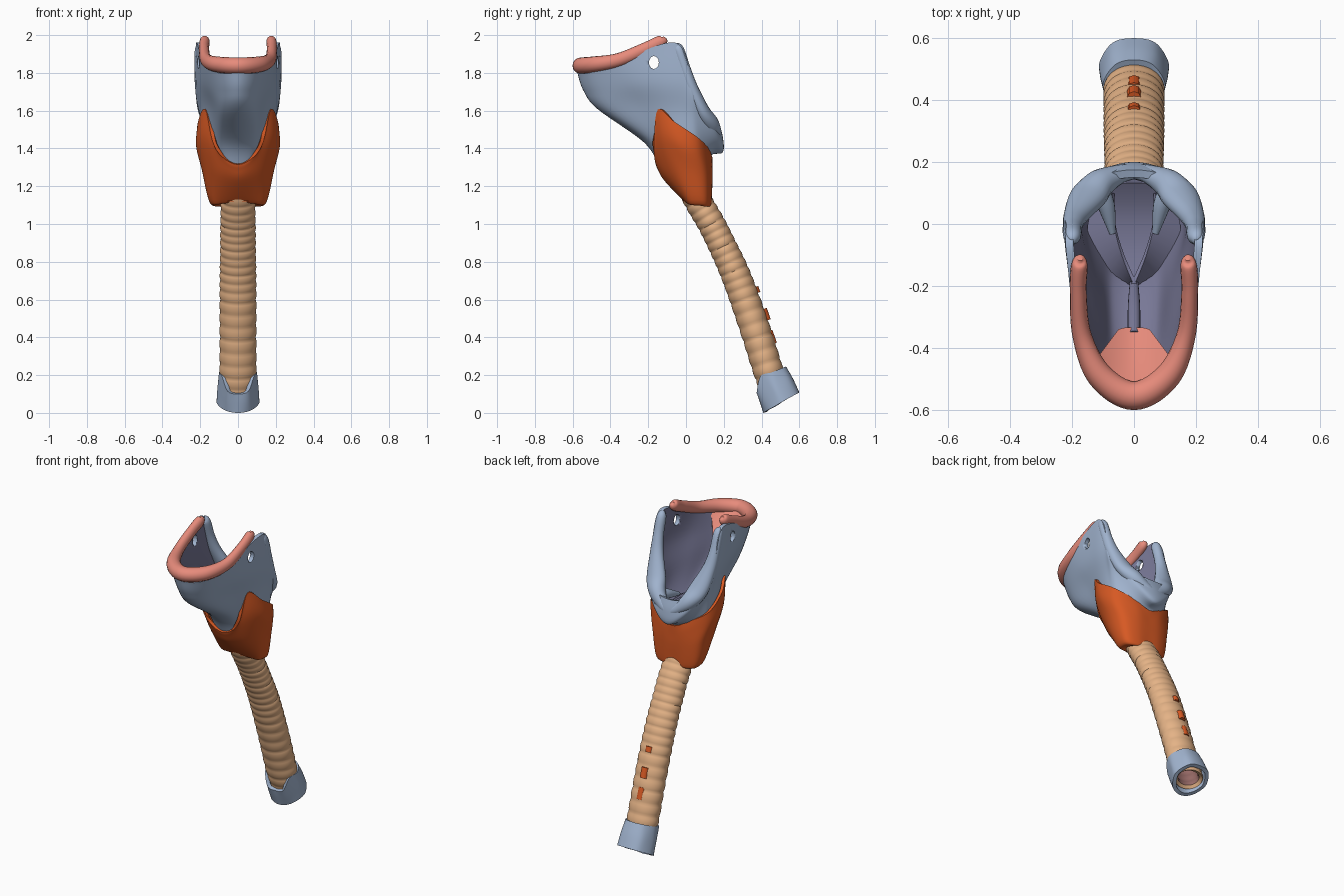
import bpy, bmesh, math
from mathutils import Vector


def mat(name, r, g, b):
    m = bpy.data.materials.new(name)
    m.diffuse_color = (r, g, b, 1)
    return m


BLUE = mat("grey_blue", 0.36, 0.46, 0.63)
MAUVE = mat("inner_mauve", 0.19, 0.19, 0.31)
ORANGE = mat("burnt_orange", 0.68, 0.10, 0.017)
TAN = mat("tan", 0.78, 0.45, 0.24)
PINK = mat("salmon_pink", 0.80, 0.26, 0.20)
ROSE = mat("dark_rose", 0.30, 0.14, 0.13)


def crv(pts, k, closed=False):
    """Catmull-Rom samples, k per segment, any dimension."""
    m, out = len(pts), []
    for i in range(m if closed else m - 1):
        a, b, c, d = [pts[j % m] if closed else pts[min(max(j, 0), m - 1)]
                      for j in (i - 1, i, i + 1, i + 2)]
        for s in range(k):
            t = s / k
            out.append(tuple(0.5 * (2*q + (r-p)*t + (2*p-5*q+4*r-w)*t*t + (3*q-p-3*r+w)*t**3)
                             for p, q, r, w in zip(a, b, c, d)))
    if not closed:
        out.append(tuple(pts[-1]))
    return out


def grid(name, rows, mats, closed=True, caps=False, thick=0):
    """Skin rows of points; optional end caps and inward wall thickness."""
    bm = bmesh.new()
    vs = [[bm.verts.new(p) for p in r] for r in rows]
    n = len(rows[0])
    for a, b in zip(vs, vs[1:]):
        for i in range(n if closed else n - 1):
            j = (i + 1) % n
            bm.faces.new((a[i], a[j], b[j], b[i]))
    if caps:
        bm.faces.new(vs[0])
        bm.faces.new(vs[-1])
    bmesh.ops.remove_doubles(bm, verts=bm.verts, dist=1e-5)
    bmesh.ops.recalc_face_normals(bm, faces=bm.faces)
    if closed and not caps:
        bm.normal_update()
        if sum(f.normal.x * f.calc_center_median().x * f.calc_area() for f in bm.faces) < 0:
            bmesh.ops.reverse_faces(bm, faces=bm.faces)
    me = bpy.data.meshes.new(name)
    bm.to_mesh(me)
    bm.free()
    for m in mats:
        me.materials.append(m)
    ob = bpy.data.objects.new(name, me)
    bpy.context.collection.objects.link(ob)
    bpy.ops.object.select_all(action='DESELECT')
    bpy.context.view_layer.objects.active = ob
    ob.select_set(True)
    if thick:
        s = ob.modifiers.new("wall", 'SOLIDIFY')
        s.thickness, s.offset = thick, -1
        s.material_offset = len(mats) - 1
        bpy.ops.object.modifier_apply(modifier="wall")
    bpy.ops.object.shade_smooth_by_angle(angle=math.radians(50))
    return ob


def loft(name, levels, mats, thick, k=6):
    """Closed shell through half outlines (front centre to back centre)."""
    loops = []
    for h in levels:
        full = h + [(-x, y, z) for x, y, z in h[-2:0:-1]]
        loops.append(crv(full, k, True))
    columns = [crv(c, k) for c in zip(*loops)]
    return grid(name, list(zip(*columns)), mats, thick=thick)


def sweep(name, path, mats, ref, k=8, n=16, caps=True, thick=0, rings=0):
    """Tube along (x, y, z, radius_u, radius_v) points."""
    p = crv(path, k)
    rows = []
    for i, q in enumerate(p):
        c = Vector(q[:3])
        t = (Vector(p[min(i+1, len(p)-1)][:3]) - Vector(p[max(i-1, 0)][:3])).normalized()
        u = Vector(ref)
        u = (u - t * u.dot(t)).normalized()
        v = t.cross(u)
        f = 1
        if rings:
            w = abs(math.sin(math.pi * rings * i / (len(p) - 1)))
            f = 0.95 + 0.065 * w ** 0.7
        rows.append([c + f * (u * q[3] * math.cos(2*math.pi*j/n) + v * q[4] * math.sin(2*math.pi*j/n))
                     for j in range(n)])
    return grid(name, rows, mats, caps=caps, thick=thick)


# windpipe: ringed hollow tube
sweep("windpipe", [(0, 0.0, 1.25, .085, .075), (0, .065, 1.12, .09, .073), (0, .135, 1.0, .093, .073),
                   (0, .195, .88, .094, .074), (0, .255, .75, .096, .077), (0, .312, .6, .097, .079),
                   (0, .38, .4, .097, .08), (0, .443, .2, .097, .079), (0, .495, .065, .088, .076)],
      [TAN, ROSE], (1, 0, 0), k=20, n=40, caps=False, thick=.022, rings=24)

# collar at the lower end, notched in front
loft("lower_collar", [
    [(0, .41, .0), (.06, .425, .01), (.1, .47, .035), (.112, .52, .065), (.07, .585, .1), (0, .6, .108)],
    [(0, .39, .06), (.06, .4, .065), (.1, .45, .11), (.107, .49, .135), (.07, .55, .17), (0, .567, .18)],
    [(0, .378, .10), (.055, .375, .115), (.085, .395, .195), (.1, .455, .215), (.06, .515, .24), (0, .53, .245)],
], [BLUE], .022)

# small plates on the back of the windpipe
for i, (y, z, h) in enumerate([(.371, .65, .016), (.421, .52, .03), (.452, .4, .034)]):
    sweep(f"back_plate_{i+1}", [(0, y - h*.35, z + h, .022, .018), (0, y + h*.35, z - h, .022, .018)],
          [ORANGE], (1, 0, 0), k=1, n=8)

# gland wrapped round the base of the voice box, with two horns
loft("gland", [
    [(0, .0, 1.13), (.05, .01, 1.125), (.08, .03, 1.12), (.09, .06, 1.11), (.08, .1, 1.1), (.05, .12, 1.1), (0, .125, 1.1)],
    [(0, -.01, 1.12), (.09, .0, 1.115), (.135, .02, 1.11), (.148, .07, 1.11), (.13, .11, 1.105), (.07, .132, 1.105), (0, .133, 1.105)],
    [(0, -.115, 1.23), (.1, -.1, 1.25), (.168, -.05, 1.28), (.19, .03, 1.28), (.165, .1, 1.26), (.09, .135, 1.24), (0, .14, 1.22)],
    [(0, -.15, 1.29), (.09, -.155, 1.34), (.175, -.13, 1.45), (.22, -.03, 1.42), (.2, .07, 1.38), (.1, .13, 1.34), (0, .14, 1.3)],
    [(0, -.16, 1.315), (.12, -.17, 1.4), (.172, -.15, 1.605), (.212, -.06, 1.54), (.205, .06, 1.46), (.11, .12, 1.4), (0, .14, 1.35)],
], [ORANGE], .018)

# shield cartilage: open cup, high in front, low at the back
shield = loft("shield_cartilage", [
    [(0, -.14, 1.3), (.06, -.12, 1.28), (.1, -.06, 1.26), (.12, 0, 1.25), (.13, .03, 1.25), (.11, .07, 1.25),
     (.07, .1, 1.25), (0, .115, 1.25)],
    [(0, -.22, 1.43), (.08, -.19, 1.43), (.13, -.12, 1.43), (.175, -.04, 1.43), (.185, .02, 1.42), (.165, .07, 1.4),
     (.09, .12, 1.37), (0, .13, 1.36)],
    [(0, -.47, 1.61), (.09, -.4, 1.6), (.143, -.23, 1.61), (.185, -.09, 1.6), (.2, 0, 1.59), (.195, .06, 1.56),
     (.12, .16, 1.46), (0, .195, 1.38)],
    [(0, -.545, 1.71), (.1, -.47, 1.71), (.175, -.29, 1.74), (.216, -.1, 1.755), (.224, 0, 1.74), (.215, .05, 1.65),
     (.14, .15, 1.52), (0, .195, 1.46)],
    [(0, -.575, 1.8), (.105, -.51, 1.8), (.184, -.35, 1.86), (.216, -.12, 1.955), (.222, -.02, 1.93), (.215, .04, 1.73),
     (.14, .14, 1.57), (0, .175, 1.53)],
], [BLUE, MAUVE], .026)

# round hole through both side walls
cutter = sweep("hole_cutter", [(-.4, -.17, 1.855, .034, .026), (.4, -.17, 1.855, .034, .026)],
               [BLUE], (0, 0, 1), k=1)
cutter.hide_render = True
cut = shield.modifiers.new("hole", 'BOOLEAN')
cut.operation, cut.object = 'DIFFERENCE', cutter
bpy.context.view_layer.objects.active = shield
bpy.ops.object.modifier_apply(modifier="hole")
bpy.data.objects.remove(cutter)

# pink horseshoe bone along the top rim
half = [(.174, -.112, 1.988, .008, .008), (.176, -.13, 1.968, .032, .026), (.18, -.22, 1.925, .034, .027),
        (.168, -.36, 1.868, .036, .031), (.11, -.49, 1.845, .042, .042)]
path = half + [(0, -.555, 1.838, .044, .046)] + [(-p[0],) + p[1:] for p in half[::-1]]
sweep("horseshoe_bone", path, [PINK], (0, 0, 1))

# flap behind the front rim and its stem
rows = [[(-.14, -.43, 1.84), (-.07, -.51, 1.845), (0, -.53, 1.85), (.07, -.51, 1.845), (.14, -.43, 1.84)],
        [(-.11, -.42, 1.78), (-.05, -.44, 1.77), (0, -.45, 1.76), (.05, -.44, 1.77), (.11, -.42, 1.78)],
        [(-.05, -.34, 1.69), (-.03, -.335, 1.68), (0, -.335, 1.68), (.03, -.335, 1.68), (.05, -.34, 1.69)]]
grid("throat_flap", [crv(r, 4) for r in rows], [PINK], closed=False, thick=.015)
sweep("flap_stem", [(0, -.36, 1.68, .02, .02), (0, -.27, 1.58, .02, .02), (0, -.19, 1.47, .014, .014)],
      [MAUVE], (1, 0, 0))

# inner floor between the folds, rising to the back wall
floor = [[(s*x, y, z) for s in (-1, 1)] for x, y, z in
         [(.01, -.2, 1.42), (.05, -.1, 1.4), (.08, 0, 1.4), (.09, .07, 1.42), (.08, .13, 1.46)]]
grid("inner_floor", floor, [MAUVE], closed=False, thick=.01)

for side, s in (("left", 1), ("right", -1)):
    # rounded strut down the rear edge of each side wall
    sweep(side + "_rear_strut",
          [(s*.2, -.06, 1.95, .01, .01), (s*.2, -.04, 1.925, .028, .028), (s*.198, -.005, 1.82, .032, .03),
           (s*.185, .03, 1.72, .042, .034), (s*.15, .085, 1.6, .06, .04), (s*.11, .13, 1.53, .05, .045),
           (s*.05, .16, 1.48, .035, .03), (0, .17, 1.45, .03, .025)], [BLUE], (1, 0, 0))
    # small cartilage arm and fold inside the cup
    sweep(side + "_inner_arm", [(s*.12, .13, 1.53, .03, .03), (s*.09, .06, 1.5, .028, .028),
                                (s*.07, -.03, 1.47, .01, .01)], [BLUE], (0, 0, 1))
    inner = [(0, -.2, 1.5), (s*.04, -.1, 1.48), (s*.065, 0, 1.46), (s*.07, .1, 1.46)]
    outer = [(0, -.21, 1.42), (s*.085, -.155, 1.42), (s*.15, -.03, 1.42), (s*.12, .1, 1.42)]
    grid(side + "_vocal_fold", [crv(inner, 5), crv(outer, 5)], [MAUVE], closed=False, thick=.012)
